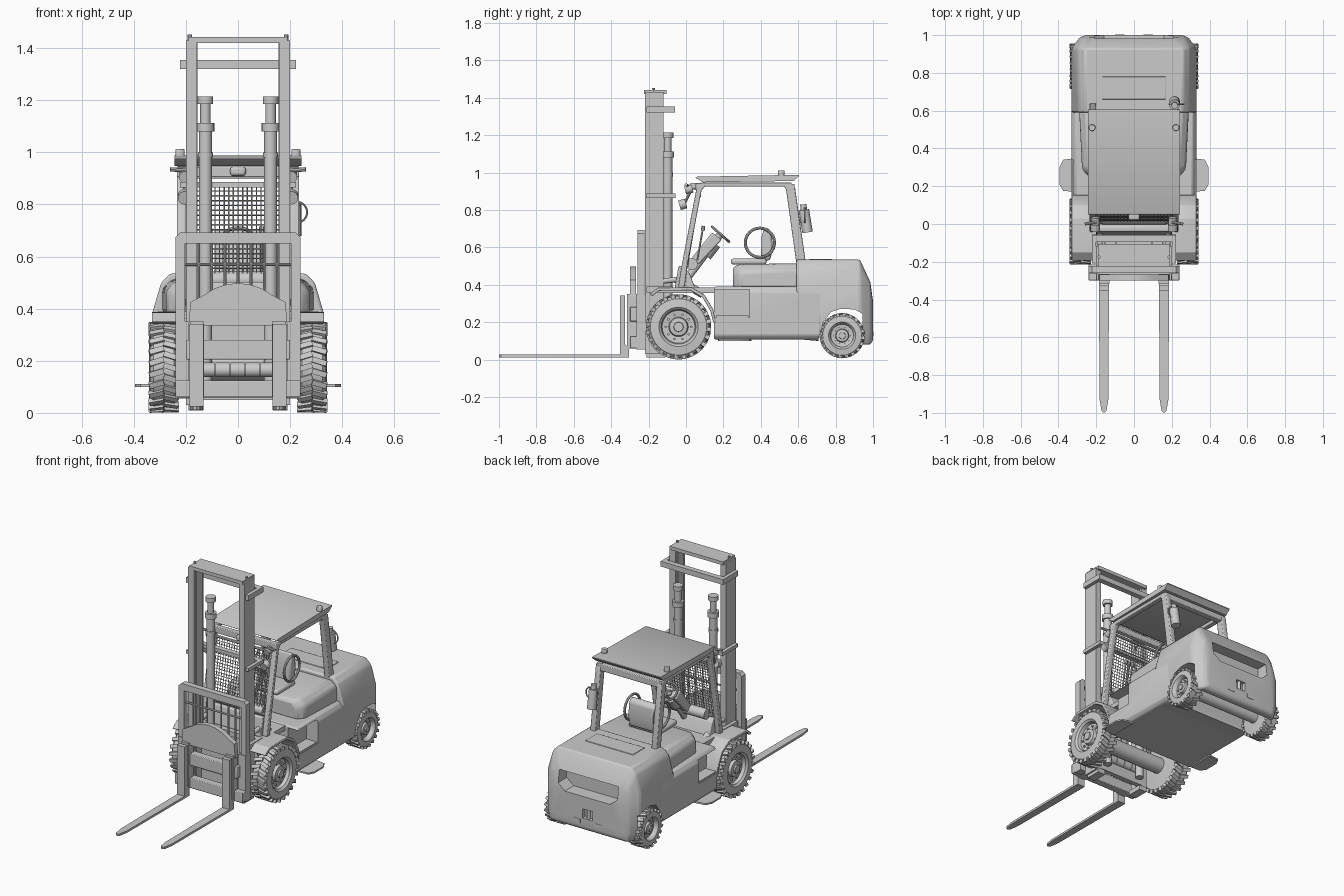
import bpy, bmesh
from math import pi, sin, cos
from mathutils import Matrix, Vector

if "Cube" in bpy.data.objects:
    bpy.data.objects.remove(bpy.data.objects["Cube"])

def finish(name, bm, mirror=False, bevel=0.0, seg=2):
    bmesh.ops.remove_doubles(bm, verts=bm.verts, dist=1e-5)
    bmesh.ops.recalc_face_normals(bm, faces=bm.faces)
    me = bpy.data.meshes.new(name)
    bm.to_mesh(me)
    bm.free()
    ob = bpy.data.objects.new(name, me)
    bpy.context.collection.objects.link(ob)
    if mirror:
        ob.modifiers.new("mirror", 'MIRROR').use_mirror_merge = False
    if bevel:
        m = ob.modifiers.new("bevel", 'BEVEL')
        m.width, m.segments, m.angle_limit = bevel, seg, 0.35
    return ob

def loft_rings(bm, rings, closed=False, caps=True):
    vs = [[bm.verts.new(p) for p in r] for r in rings]
    n = len(vs[0])
    for k in range(len(vs) - (not closed)):
        a, b = vs[k], vs[(k + 1) % len(vs)]
        for i in range(n):
            bm.faces.new((a[i], a[(i + 1) % n], b[(i + 1) % n], b[i]))
    if caps and not closed:
        bm.faces.new(vs[0])
        bm.faces.new(vs[-1])

def prism(name, axis, pts, a0, a1, **kw):
    place = {'x': lambda p, a: (a, p[0], p[1]), 'y': lambda p, a: (p[0], a, p[1]),
             'z': lambda p, a: (p[0], p[1], a)}[axis]
    bm = bmesh.new()
    loft_rings(bm, [[place(p, a) for p in pts] for a in (a0, a1)])
    return finish(name, bm, **kw)

def box(name, x0, x1, y0, y1, z0, z1, **kw):
    return prism(name, 'z', [(x0, y0), (x1, y0), (x1, y1), (x0, y1)], z0, z1, **kw)

def loft(name, sections, **kw):
    bm = bmesh.new()
    loft_rings(bm, [[(x, y, z) for x, z in h] + [(-x, y, z) for x, z in reversed(h)] for y, h in sections])
    return finish(name, bm, **kw)

def add_rod(bm, p, q, r, n=16):
    p, q = Vector(p), Vector(q)
    m = Matrix.Translation((p + q) / 2) @ (q - p).to_track_quat('Z', 'Y').to_matrix().to_4x4()
    bmesh.ops.create_cone(bm, cap_ends=True, segments=n, radius1=r, radius2=r, depth=(q - p).length, matrix=m)

def rods(name, items, n=16, **kw):
    bm = bmesh.new()
    for p, q, r in items:
        add_rod(bm, p, q, r, n)
    return finish(name, bm, **kw)

def ring(name, centre, normal, R, r, **kw):
    bm = bmesh.new()
    loft_rings(bm, [[((R + r * cos(b)) * cos(a), (R + r * cos(b)) * sin(a), r * sin(b))
               for b in (j * pi / 4 for j in range(8))] for a in (i * pi / 16 for i in range(32))], closed=True)
    bm.transform(Matrix.Translation(centre) @ Vector(normal).to_track_quat('Z', 'Y').to_matrix().to_4x4())
    return finish(name, bm, **kw)

def cut(ob, cutter):
    cutter.hide_render = True
    cutter.hide_set(True)
    m = ob.modifiers.new("cut", 'BOOLEAN')
    m.operation, m.object, m.solver = 'DIFFERENCE', cutter, 'EXACT'

# Wheels: turned tyre and rim, staggered tread lugs, bolts
def wheel(name, y, z, R, x0, x1, lugs):
    bm = bmesh.new()
    w = x1 - x0
    prof = [(0, .01), (0, .56), (.04, .86), (.15, .94), (.85, .94), (.96, .86), (1, .6), (.95, .57), (.9, .53),
            (.72, .5), (.68, .3), (.85, .27), (.88, .15), (.96, .14), (.96, .01)]
    loft_rings(bm, [[(x0 + w * a, y + R * r * cos(t), z + R * r * sin(t))
               for t in (i * 2 * pi / 40 for i in range(40))] for a, r in prof])
    for side in (0, 1):
        for i in range(lugs):
            rot = Matrix.Translation((x0 + w * (.26 + .48 * side), y, z)) @ Matrix.Rotation((i + side / 2) * 2 * pi / lugs, 4, 'X')
            m = rot @ Matrix.Translation((0, 0, R * .93)) @ Matrix.Rotation((.3, -.3)[side], 4, 'Z')
            bmesh.ops.create_cube(bm, size=1, matrix=m @ Matrix.Diagonal((w * .5, R * 2.9 / lugs, R * .125, 1)))
    for i in range(10):
        t = i * pi / 5
        c = (y + R * .39 * cos(t), z + R * .39 * sin(t))
        add_rod(bm, (x0 + w * .66, *c), (x0 + w * .78, *c), R * .04, 6)
    finish(name, bm, mirror=True)
wheel("front_wheels", -.04, .175, .175, .228, .342, 24)
wheel("rear_wheels", .835, .128, .121, .245, .34, 20)
rods("axles", [((-.24, -.04, .175), (.24, -.04, .175), .05), ((-.26, .835, .128), (.26, .835, .128), .035)])

# Chassis with step recesses
body = loft("chassis", [(y, [(.31, .108), (.33, .13), (.33, .36), (.31, .39)]) for y in (.15, .72)], bevel=.008)
cut(body, box("step_recess_cutter", .25, .4, .1, .34, .225, .375, mirror=True))
arch = prism("rear_arch_cutter", 'x', [(.70, -.1), (.71, .12), (.735, .2), (.775, .255), (.83, .272), (.90, .268),
             (.945, .245), (.945, -.1)], -.5, .5)
cut(body, arch)
prism("side_steps", 'z', [(.3, .17), (.375, .175), (.395, .21), (.395, .30), (.375, .34), (.3, .35)], .1, .11, mirror=True)
box("recess_treads", .24, .325, .16, .335, .225, .235, mirror=True)

# Counterweight with rear opening
full = [(.30, .08), (.328, .14), (.33, .38), (.295, .5), (.26, .535)]
cw = loft("counterweight", [(.59, [(.30, .11)] + full[1:]), (.93, full),
          (.985, [(.275, .08), (.29, .14), (.29, .33), (.27, .40), (.25, .42)]),
          (1.0, [(.25, .1), (.26, .14), (.26, .26), (.25, .29), (.23, .31)])], bevel=.01)
cut(cw, arch)
cut(cw, prism("rear_opening_cutter", 'y', [(-.16, .30), (.16, .30), (.21, .34), (.21, .42), (-.21, .42), (-.21, .34)], .91, 1.1))
cut(cw, box("tow_slot_cutter", -.035, .035, .975, 1.1, .16, .22))
rods("tow_pin", [((0, .985, .14), (0, .985, .235), .01)])
box("rear_vents", .05, .1, .99, 1.002, .125, .15, mirror=True)
box("top_hatch", -.17, .17, .66, .78, .53, .539, bevel=.003)

# Engine hood and seat
loft("engine_hood", [(.25, [(.24, .38), (.24, .46), (.21, .495)]), (.29, [(.275, .38), (.275, .47), (.235, .51)]),
     (.60, [(.29, .38), (.29, .48), (.25, .515)])], bevel=.015)
box("seat_cushion", -.11, .11, .24, .43, .508, .54, bevel=.012)
prism("seat_back", 'x', [(.40, .53), (.45, .53), (.465, .6), (.455, .69), (.42, .71), (.405, .66)], -.09, .09, bevel=.012)
ring("seat_arm_hoops", (.105, .395, .625), (1, 0, 0), .078, .008, mirror=True)

# Floor and front fenders
box("cab_floor", -.23, .23, -.10, .26, .355, .385)
prism("front_fenders", 'x', [(-.195, .35), (-.15, .385), (.03, .388), (.10, .345), (.145, .27), (.16, .2), (.145, .2),
      (.13, .26), (.09, .33), (.025, .37), (-.145, .368), (-.18, .34)], .19, .33, mirror=True, bevel=.003)
prism("front_cowl", 'x', [(-.06, .38), (-.04, .50), (-.015, .50), (.02, .46), (.05, .38)], -.2, .2, bevel=.006)

# Overhead guard
prism("guard_frames", 'x', [(-.042, .385), (-.02, .52), (.055, .91), (.085, .948), (.56, .948), (.583, .92), (.643, .5),
      (.64, .44), (.595, .44), (.592, .5), (.535, .91), (.525, .925), (.10, .925), (.083, .905), (.01, .52), (-.008, .385)],
      .2, .235, mirror=True, bevel=.005)
prism("roof", 'x', [(.05, .972), (.06, .978), (.605, .988), (.605, .982), (.575, .955), (.09, .948)], -.243, .243)
box("guard_front_beam", -.235, .235, .05, .085, .905, .945, bevel=.004)
box("guard_rear_beam", -.235, .235, .54, .58, .90, .94, bevel=.004)
rods("roof_beacons", [((.222, .51, .98), (.222, .51, 1.012), .018)], mirror=True, bevel=.004)

# Front safety grille
gy = lambda z: .008 + (z - .5) * .17
wires = [((x, gy(.5), .5), (x, gy(.87), .87), .0025) for x in (-.195 + i * .39 / 22 for i in range(23))]
wires += [((-.2, gy(z), z), (.2, gy(z), z), .0025) for z in (.5 + i * .37 / 20 for i in range(21))]
rods("front_grille", wires, n=4)
rods("grille_borders", [((-.2, gy(z), z), (.2, gy(z), z), .009) for z in (.5, .875)], n=8)

# Lights and their brackets
rods("work_lights", [((.205, .0, .835), (.205, -.035, .825), .026), ((.205, .035, .915), (.205, -.005, .905), .022)], mirror=True)
rods("light_brackets", [((.205, -.01, .83), (.205, .03, .91), .007), ((.2, .01, .93), (.26, .0, .935), .008)], n=8, mirror=True)
box("centre_lamp", -.03, .03, .02, .06, .91, .945, bevel=.01)

# Steering console, wheel and levers
rods("steering_column", [((0, .01, .44), (0, .18, .665), .02), ((0, .1, .56), (0, .15, .625), .04)])
rods("dash_drum", [((-.17, .03, .51), (.17, .03, .51), .032)])
prism("dash_panel", 'x', [(.02, .53), (.07, .51), (.19, .64), (.14, .68)], -.06, .06, bevel=.008)
ring("steering_wheel", (0, .185, .67), (0, .66, .75), .06, .007)
rods("steering_spokes", [((0, .185, .67), (.058 * sin(t), .185 + .058 * cos(t) * .75, .67 - .058 * cos(t) * .66), .005)
     for t in (0, 2.1, 4.2)], n=8)
rods("control_levers", [((x, .06, .53), (x, .09, .70), .005) for x in (.09, .115, .14)]
     + [((x, .09, .69), (x, .093, .715), .01) for x in (.09, .115, .14)], n=8)

# Canister on the rear pillar
rods("canister", [((.215, .65, .68), (.215, .63, .80), .028), ((.215, .63, .80), (.215, .627, .83), .017),
     ((.215, .60, .74), (.215, .64, .74), .012)])
ring("canister_hose", (.225, .635, .77), (0, 1, 0), .04, .004)

# Mast rails, ties and caps
prism("outer_rails", 'z', [(.16, -.22), (.2, -.22), (.2, -.12), (.16, -.12), (.16, -.135), (.188, -.135), (.188, -.205),
      (.16, -.205)], .03, 1.43, mirror=True)
prism("inner_rails", 'z', [(.155, -.2), (.186, -.2), (.186, -.188), (.172, -.188), (.172, -.152), (.186, -.152), (.186, -.14),
      (.155, -.14)], .01, 1.42, mirror=True)
box("mast_top_tie", -.19, .19, -.225, -.105, 1.42, 1.442)
rods("mast_top_pins", [((.185, -.175, 1.43), (.185, -.175, 1.453), .008)], n=8, mirror=True)
for name, z, h, y1 in (("upper_tie", 1.32, .034, -.06), ("middle_tie", .865, .022, -.055), ("lower_tie", .36, .03, -.07)):
    box(name, -.22, .22, y1 - .035, y1, z, z + h)
    box(name + "_arms", .2, .222, -.21, y1, z, z + h, mirror=True)
for name, z0, z1 in (("mast_foot_plate", .05, .12), ("mast_mid_plate", .21, .28)):
    box(name, -.17, .17, -.15, -.12, z0, z1)
rods("mast_rollers", [((x, -.15, .165), (x + .055, -.15, .165), .028) for x in (-.145, -.087, -.029, .029, .087)])
box("mast_feet", .135, .19, -.21, -.11, .01, .04, mirror=True)

# Lift and tilt cylinders
rods("lift_cylinders", [((.125, -.098, a), (.125, -.098, b), r) for a, b, r in
     ((.08, 1.09, .025), (1.08, 1.113, .034), (1.1, 1.19, .02), (1.185, 1.214, .03), (.98, 1.0, .029))], n=20, mirror=True)
rods("tilt_cylinders", [((.18, -.12, .42), (.18, -.03, .43), .014), ((.18, -.05, .43), (.18, .09, .35), .022)], mirror=True)

# Carriage and load backrest
box("carriage_sides", .188, .24, -.265, -.215, .055, .35, mirror=True)
box("backrest_posts", .203, .24, -.26, -.222, .34, .67, mirror=True)
prism("backrest_top", 'y', [(-.24, .65), (.24, .65), (.24, .675), (.222, .692), (-.222, .692), (-.24, .675)], -.26, -.222)
rods("backrest_bars", [((x, -.24, .34), (x, -.24, .66), .005) for x in (-.15, -.1, -.05, 0, .05, .1, .15)]
     + [((-.21, -.24, .57), (.21, -.24, .57), .006)], n=8)
box("carriage_lower_bar", -.24, .24, -.30, -.25, .06, .125, bevel=.004)
box("carriage_middle_bar", -.2, .2, -.30, -.25, .205, .28, bevel=.004)
half = [(.19, .335), (.182, .425), (.135, .45), (.09, .478), (.045, .493)]
prism("carriage_arch_plate", 'y', half + [(0, .498)] + [(-x, z) for x, z in reversed(half)], -.30, -.268)
box("carriage_uprights", .13, .185, -.315, -.265, .06, .35, mirror=True)

# Forks: tapered blade with upright shank
prism("fork_shanks", 'x', [(-.352, .012), (-.305, .012), (-.305, .06), (-.325, .08), (-.325, .342), (-.352, .342)], .132, .186, mirror=True)
prism("fork_blades", 'z', [(.132, -.31), (.186, -.31), (.182, -.93), (.172, -.99), (.159, -1), (.146, -.99), (.136, -.93)], .012, .026, mirror=True)

# Smooth curved surfaces, keep creases
for ob in bpy.context.collection.objects:
    ob.select_set(not ob.hide_render)
bpy.context.view_layer.objects.active = bpy.data.objects["chassis"]
bpy.ops.object.shade_smooth_by_angle(angle=.6)
